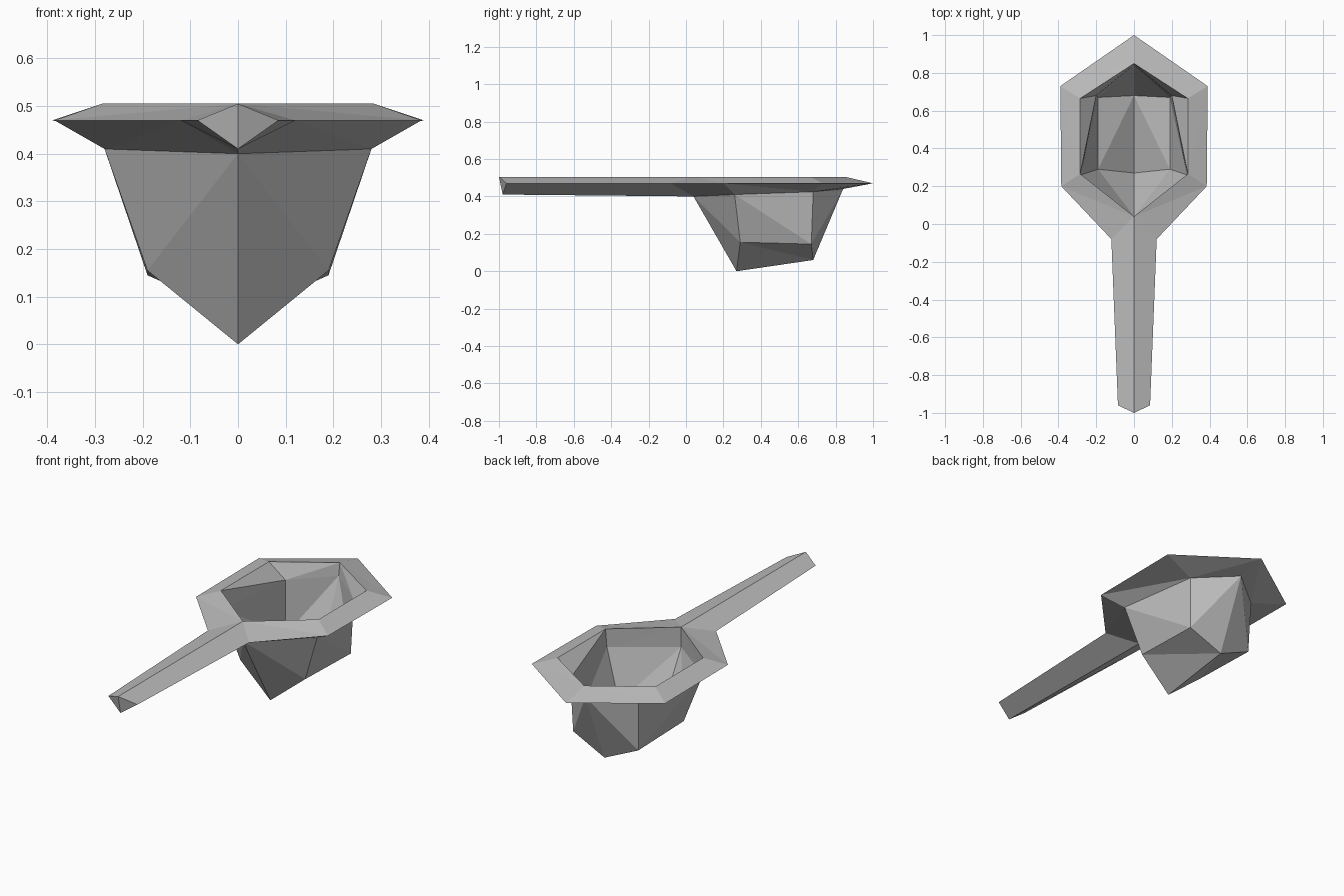
import bpy, bmesh

cube = bpy.data.objects.get("Cube")
if cube:
    bpy.data.objects.remove(cube, do_unlink=True)

grey = bpy.data.materials.new("plain_grey")
grey.use_nodes = True
colour = (0.5, 0.5, 0.5, 1)
grey.diffuse_color = colour
grey.node_tree.nodes["Principled BSDF"].inputs["Base Color"].default_value = colour

# Half outlines, running from the back tip along the left side to the handle root
lip = [(0, .85, .505), (.285, .665, .505), (.285, .265, .505), (0, .04, .505)]
brim = [(0, 1, .47), (.39, .73, .47), (.385, .2, .47), (.12, -.08, .47)]
neck = [(0, .84, .44), (.2, .68, .425), (.28, .26, .41), (0, .04, .4)]
belly = [(0, .68, .06), (.19, .67, .145), (.19, .29, .155), (0, .27, 0)]

# Handle tip: top ridge, side edge, bottom ridge
tip = [(0, -1, .505), (.085, -.96, .47), (0, -.98, .41)]


def band(upper, lower):
    """Triangle pairs between two outlines; the first fold leans the other way."""
    faces = []
    for i in range(len(upper) - 1):
        a, b, c, d = upper[i], upper[i + 1], lower[i + 1], lower[i]
        faces += [(a, b, c), (a, c, d)] if i == 0 else [(a, b, d), (b, c, d)]
    return faces


def build(name, faces):
    """Make a faceted part from its left half, mirrored across x."""
    bm = bmesh.new()
    for face in faces:
        for side in (1, -1):
            bm.faces.new([bm.verts.new((side * x, y, z)) for x, y, z in face])
    bmesh.ops.remove_doubles(bm, verts=bm.verts, dist=0.001)
    bmesh.ops.recalc_face_normals(bm, faces=bm.faces)
    mesh = bpy.data.meshes.new(name)
    bm.to_mesh(mesh)
    bm.free()
    mesh.materials.append(grey)
    obj = bpy.data.objects.new(name, mesh)
    bpy.context.collection.objects.link(obj)
    return obj


# Hollow rim flowing into the tapered handle
root = [lip[-1], brim[-1], neck[-1]]
handle = [(root[i], root[i + 1], tip[i + 1], tip[i]) for i in range(2)]
build("rim_and_handle", band(lip, brim) + band(brim, neck) + band(lip, neck)
      + handle + [tuple(tip)])

# Thin faceted bowl with a keeled floor
floor = [(belly[0], belly[1], belly[2]), (belly[0], belly[2], belly[3])]
build("bowl", band(neck, belly) + floor)
